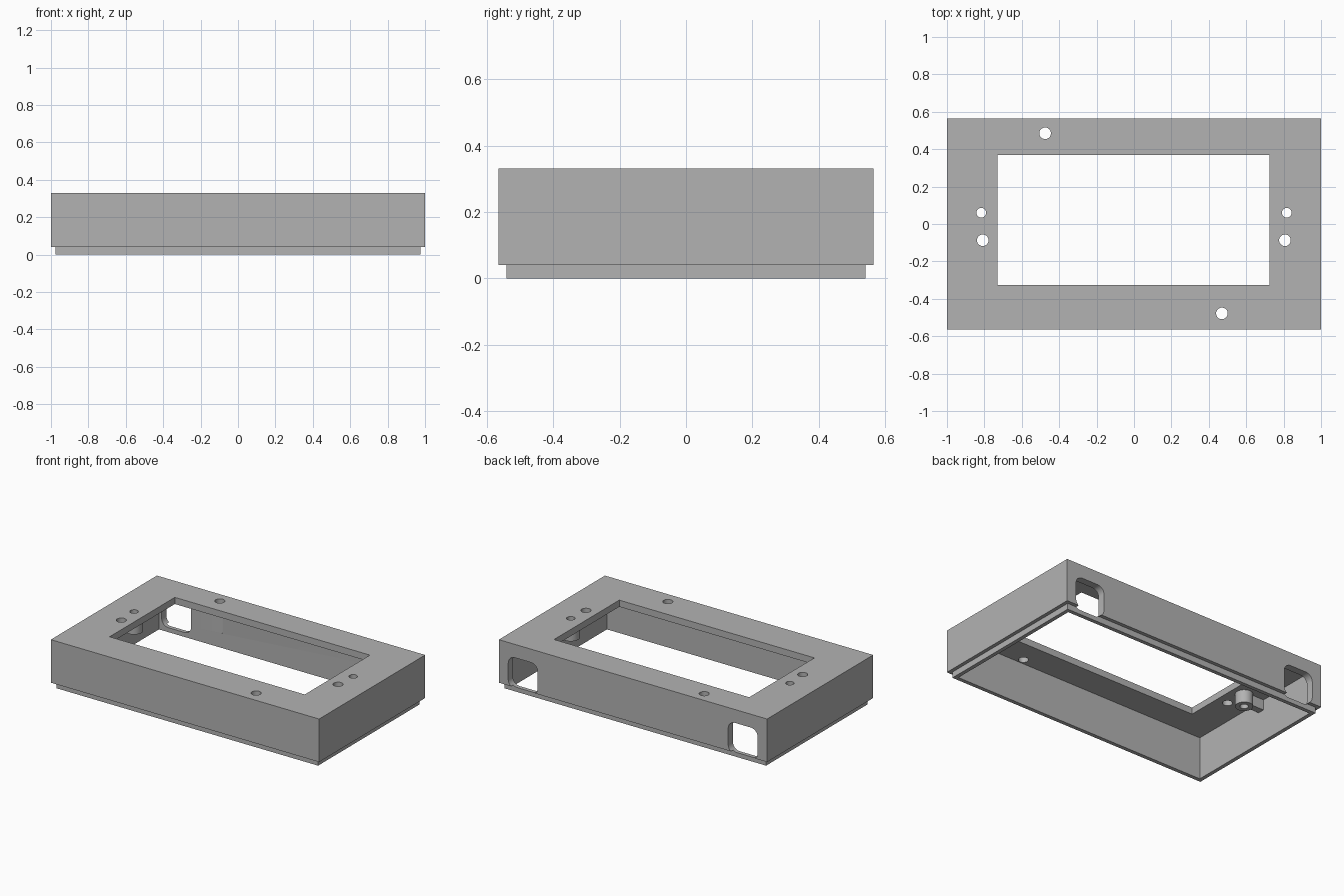
import bpy, bmesh, math
from mathutils import Matrix

if "Cube" in bpy.data.objects:
    bpy.data.objects.remove(bpy.data.objects["Cube"], do_unlink=True)

grey = bpy.data.materials.new("plain grey")
grey.use_nodes = True
grey.diffuse_color = (0.45, 0.45, 0.45, 1)
grey.node_tree.nodes["Principled BSDF"].inputs["Base Color"].default_value = (0.45, 0.45, 0.45, 1)


def finish(name, bm):
    mesh = bpy.data.meshes.new(name)
    bm.to_mesh(mesh)
    bm.free()
    mesh.materials.append(grey)
    obj = bpy.data.objects.new(name, mesh)
    bpy.context.collection.objects.link(obj)
    return obj


def box(name, x, y, z, round_y=0.0):
    """Box from (min, max) ranges; round_y rounds the edges running along y."""
    bm = bmesh.new()
    size = [b - a for a, b in (x, y, z)]
    mid = [(a + b) / 2 for a, b in (x, y, z)]
    bmesh.ops.create_cube(bm, size=1, matrix=Matrix.Translation(mid) @ Matrix.Diagonal((*size, 1)))
    if round_y:
        edges = [e for e in bm.edges if abs(e.verts[0].co.y - e.verts[1].co.y) > 0.01]
        bmesh.ops.bevel(bm, geom=edges, offset=round_y, segments=6, profile=0.5, affect='EDGES')
    return finish(name, bm)


def cylinder(name, x, y, z, r):
    bm = bmesh.new()
    bmesh.ops.create_cone(bm, cap_ends=True, segments=32, radius1=r, radius2=r, depth=z[1] - z[0],
                          matrix=Matrix.Translation((x, y, (z[0] + z[1]) / 2)))
    return finish(name, bm)


def combine(target, tool, operation):
    """Apply a boolean and remove the tool object."""
    tool.hide_render = True
    mod = target.modifiers.new("cut", 'BOOLEAN')
    mod.operation, mod.object, mod.solver = operation, tool, 'EXACT'
    bpy.context.view_layer.objects.active = target
    bpy.ops.object.modifier_apply(modifier=mod.name)
    bpy.data.objects.remove(tool, do_unlink=True)


# Outer shell with a stepped lip, hollow and open underneath
W, D, H = 1.0, 0.565, 0.33
STEP, WALL, CEIL = 0.024, 0.05, 0.285
shell = box("enclosure_shell", (-W, W), (-D, D), (0.04, H))
lip = box("lip", (STEP - W, W - STEP), (STEP - D, D - STEP), (0, 0.15))
combine(shell, lip, 'UNION')
cavity = box("cavity", (WALL - W, W - WALL), (WALL - D, D - WALL), (-0.1, CEIL))
combine(shell, cavity, 'DIFFERENCE')

# Display window
combine(shell, box("window", (-0.73, 0.725), (-0.325, 0.37), (0.2, 0.5)), 'DIFFERENCE')

# Rounded ports at both ends of the back wall
for s in (-1, 1):
    x = sorted((s * 0.71, s * 0.93))
    combine(shell, box("port", x, (0.45, 0.7), (0.03, 0.24), 0.05), 'DIFFERENCE')

# Screw bosses under the top, each braced to its side wall
for s in (-1, 1):
    combine(shell, cylinder("boss", s * 0.817, 0.06, (0.2, 0.3), 0.055), 'UNION')
    rib = box("rib", sorted((s * 0.83, s * 0.965)), (0.037, 0.083), (0.215, 0.301))
    combine(shell, rib, 'UNION')

# Screw holes
for x, y, r in ((-0.817, 0.06, 0.026), (0.817, 0.06, 0.026), (-0.809, -0.087, 0.031),
                (0.807, -0.087, 0.031), (-0.475, 0.485, 0.031), (0.47, -0.478, 0.031)):
    combine(shell, cylinder("hole", x, y, (0.1, 0.5), r), 'DIFFERENCE')

# Smooth the round surfaces, keep the edges sharp
bpy.ops.object.select_all(action='DESELECT')
shell.select_set(True)
bpy.context.view_layer.objects.active = shell
bpy.ops.object.shade_smooth_by_angle(angle=math.radians(30))
